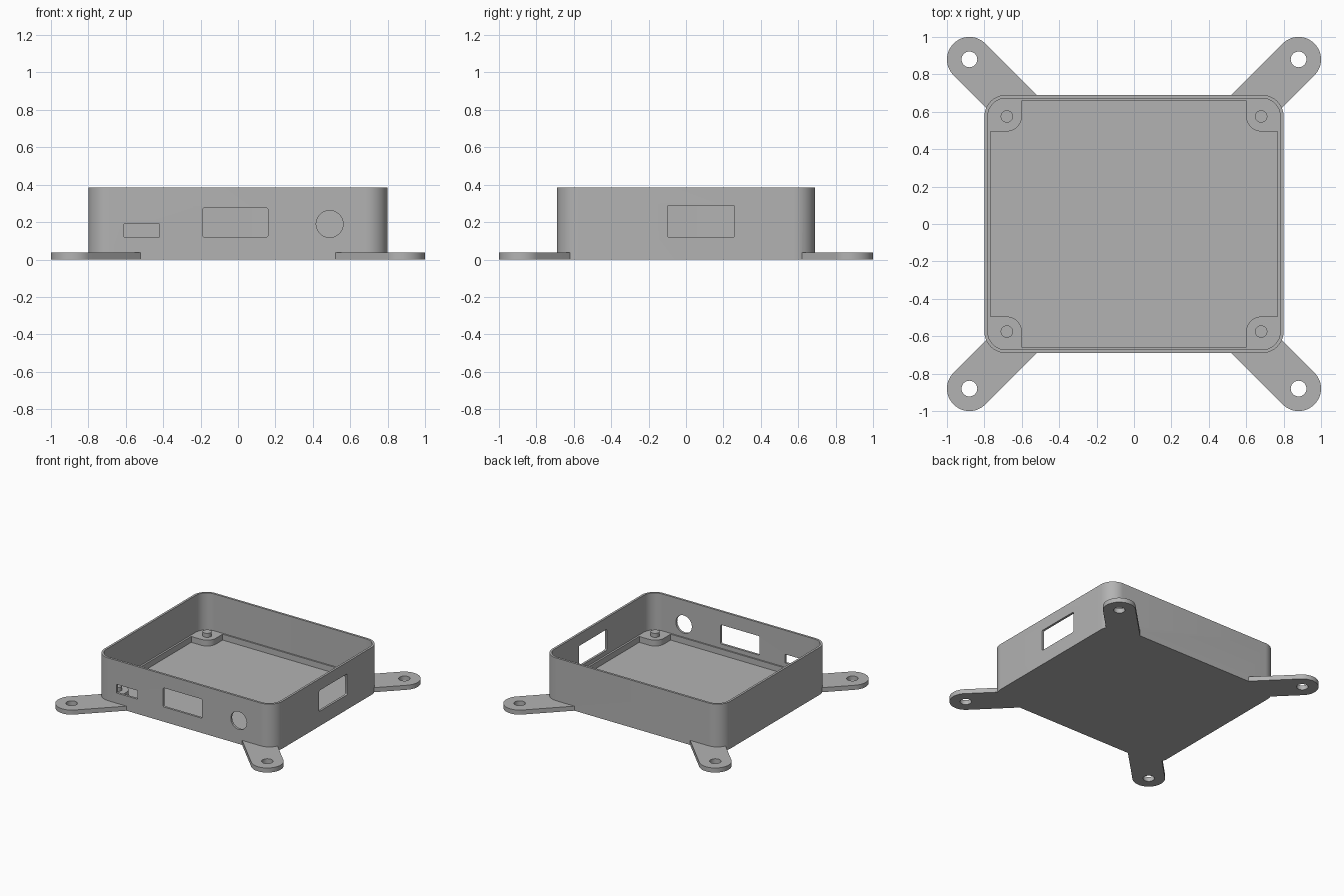
import bpy, bmesh
from math import radians, cos, sin, pi
from mathutils import Vector

if "Cube" in bpy.data.objects:
    bpy.data.objects.remove(bpy.data.objects["Cube"])

grey = bpy.data.materials.new("plain grey")
grey.use_nodes = True
grey.diffuse_color = (0.45, 0.45, 0.45, 1)
grey.node_tree.nodes["Principled BSDF"].inputs["Base Color"].default_value = grey.diffuse_color

HX, HY, HEIGHT, CORNER = 0.80, 0.69, 0.385, 0.115   # outer shell
LIP, WALL = 0.018, 0.033                            # upper and lower wall thickness
FLOOR, LEDGE, PEG_TOP = 0.037, 0.085, 0.118
PEG_X, PEG_Y, PEG_R, PAD_R = 0.68, 0.575, 0.033, 0.08
ARM_C, ARM_R, HOLE_R = 0.88, 0.12, 0.042
QUADRANTS = [(1, 1), (-1, 1), (-1, -1), (1, -1)]


def arc(cx, cy, r, start, end, steps=12):
    angles = [radians(start + (end - start) * i / steps) for i in range(steps + 1)]
    return [(cx + r * cos(a), cy + r * sin(a)) for a in angles]


def circle(cx, cy, r, steps=48):
    return arc(cx, cy, r, 0, 360, steps)[:-1]


def rounded_rect(x0, x1, y0, y1, r=0, steps=12):
    if not r:
        return [(x0, y0), (x1, y0), (x1, y1), (x0, y1)]
    return (arc(x1 - r, y1 - r, r, 0, 90, steps) + arc(x0 + r, y1 - r, r, 90, 180, steps)
            + arc(x0 + r, y0 + r, r, 180, 270, steps) + arc(x1 - r, y0 + r, r, 270, 360, steps))


def prism(name, outline, lo, hi, axis="z"):
    """Extrude a flat outline from lo to hi along an axis."""
    place = {"z": lambda p, h: (p[0], p[1], h),
             "y": lambda p, h: (p[0], h, p[1]),
             "x": lambda p, h: (h, p[0], p[1])}[axis]
    bm = bmesh.new()
    face = bm.faces.new([bm.verts.new(place(p, lo)) for p in outline])
    extruded = bmesh.ops.extrude_face_region(bm, geom=[face])["geom"]
    shift = Vector(place((0, 0), hi - lo))
    bmesh.ops.translate(bm, vec=shift, verts=[v for v in extruded if isinstance(v, bmesh.types.BMVert)])
    bmesh.ops.recalc_face_normals(bm, faces=bm.faces)
    mesh = bpy.data.meshes.new(name)
    bm.to_mesh(mesh)
    bm.free()
    mesh.materials.append(grey)
    ob = bpy.data.objects.new(name, mesh)
    bpy.context.collection.objects.link(ob)
    return ob


def combine(target, tool, operation):
    """Apply a boolean and remove the tool."""
    mod = target.modifiers.new("boolean", "BOOLEAN")
    mod.operation, mod.object, mod.solver = operation, tool, "EXACT"
    graph = bpy.context.evaluated_depsgraph_get()
    graph.update()
    result = bpy.data.meshes.new_from_object(target.evaluated_get(graph))
    target.modifiers.clear()
    target.data = result
    bpy.data.objects.remove(tool)


# Outer shell with the main cavity above the ledge
case = prism("open_case", rounded_rect(-HX, HX, -HY, HY, CORNER), 0, HEIGHT)
cavity = rounded_rect(-HX + LIP, HX - LIP, -HY + LIP, HY - LIP, CORNER - LIP)
combine(case, prism("cavity", cavity, LEDGE, HEIGHT + 0.1), "DIFFERENCE")

# Floor recess that leaves a rounded pad in every corner
recess = []
for i, (sx, sy) in enumerate(QUADRANTS):
    pts = [(HX - WALL, PEG_Y - PAD_R)] + arc(PEG_X, PEG_Y, PAD_R, 270, 180) + [(PEG_X - PAD_R, HY - WALL + 0.003)]
    pts = [(x * sx, y * sy) for x, y in pts]
    recess += pts if sx * sy > 0 else pts[::-1]
combine(case, prism("recess", recess, FLOOR, LEDGE + 0.05), "DIFFERENCE")

# Ports: slot, window and round hole at the front, window on one side
front = [rounded_rect(-0.61, -0.42, 0.12, 0.19),
         rounded_rect(-0.19, 0.16, 0.12, 0.275, 0.01, 4),
         circle(0.49, 0.19, 0.072)]
for outline in front:
    combine(case, prism("port", outline, -HY - 0.1, -HY + 0.06, "y"), "DIFFERENCE")
side_window = rounded_rect(-0.10, 0.26, 0.12, 0.29, 0.01, 4)
combine(case, prism("port", side_window, HX - 0.06, HX + 0.1, "x"), "DIFFERENCE")

# Diagonal mounting arms with screw holes, and locating pegs on the pads
for sx, sy in QUADRANTS:
    d = ARM_R * sin(pi / 4)
    inner = 0.59
    outline = arc(ARM_C, ARM_C, ARM_R, -45, 135, 24) + [(inner - d, inner + d), (inner + d, inner - d)]
    arm = prism("arm", [(x * sx, y * sy) for x, y in outline], 0, FLOOR)
    hole = prism("hole", circle(ARM_C * sx, ARM_C * sy, HOLE_R), -0.1, 0.1)
    combine(arm, hole, "DIFFERENCE")
    combine(case, arm, "UNION")
    peg = prism("peg", circle(PEG_X * sx, PEG_Y * sy, PEG_R, 32), FLOOR + 0.02, PEG_TOP)
    combine(case, peg, "UNION")

# Smooth the rounded corners, keep the edges crisp
bpy.ops.object.select_all(action="DESELECT")
case.select_set(True)
bpy.context.view_layer.objects.active = case
bpy.ops.object.shade_smooth_by_angle(angle=radians(30))
